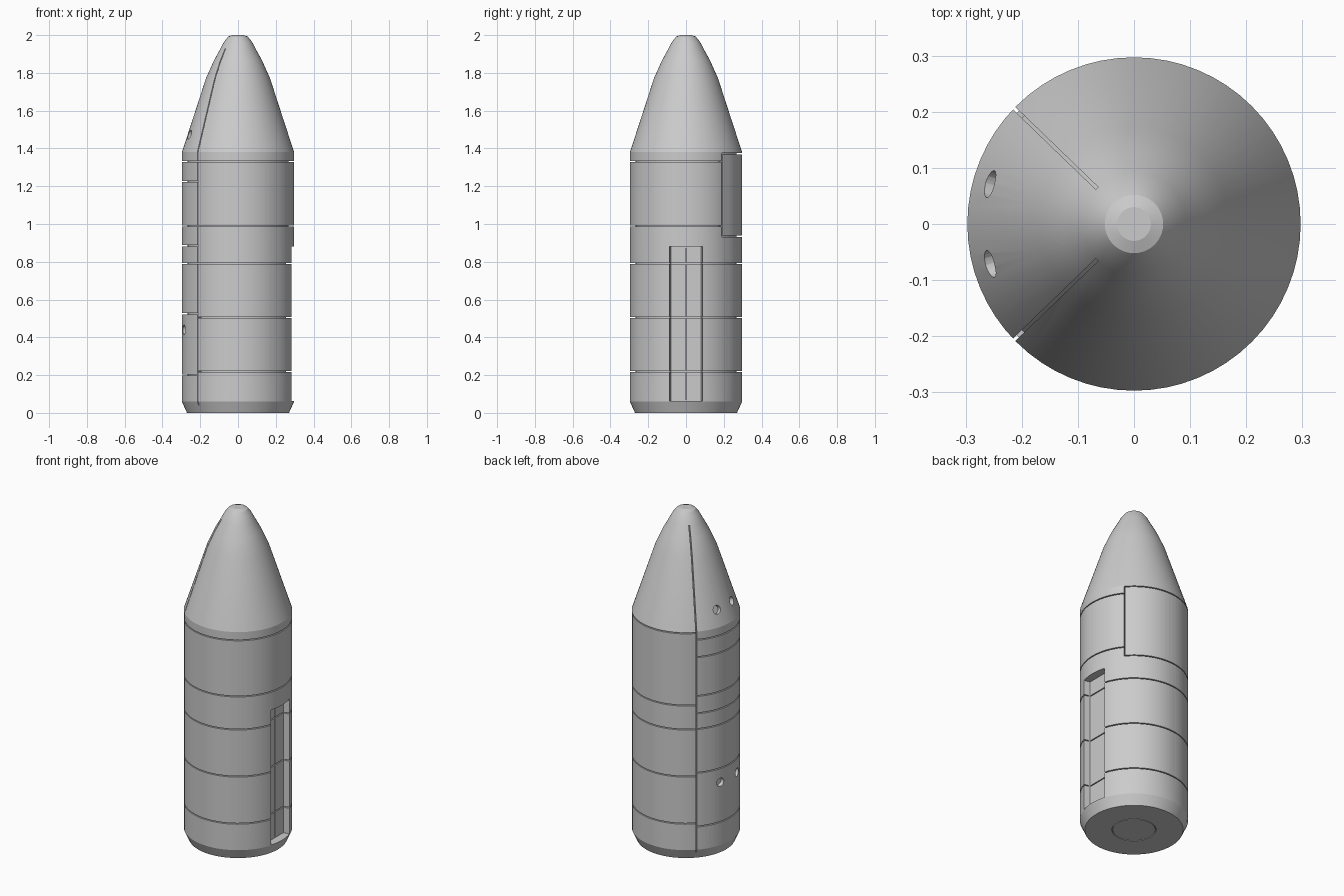
import bpy, bmesh
from math import cos, sin, pi, radians
from mathutils import Matrix, Vector

cube = bpy.data.objects.get("Cube")
if cube:
    bpy.data.objects.remove(cube, do_unlink=True)

R = 0.297
SEGMENTS = 64
GAP = 0.006

grey = bpy.data.materials.new("hull_grey")
grey.use_nodes = True
grey.diffuse_color = (0.6, 0.6, 0.6, 1)
grey.node_tree.nodes["Principled BSDF"].inputs["Base Color"].default_value = (0.6, 0.6, 0.6, 1)


def finish(name, bm):
    bmesh.ops.recalc_face_normals(bm, faces=bm.faces)
    mesh = bpy.data.meshes.new(name)
    bm.to_mesh(mesh)
    bm.free()
    mesh.materials.append(grey)
    obj = bpy.data.objects.new(name, mesh)
    bpy.context.collection.objects.link(obj)
    return obj


def loft(name, loops, closed=False):
    """Skin a row of equal vertex loops, capping the ends unless closed."""
    bm = bmesh.new()
    rings = [[bm.verts.new(p) for p in loop] for loop in loops]
    pairs = list(zip(rings, rings[1:]))
    if closed:
        pairs.append((rings[-1], rings[0]))
    else:
        bm.faces.new(rings[0])
        bm.faces.new(rings[-1])
    for a, b in pairs:
        for i in range(len(a)):
            j = (i + 1) % len(a)
            bm.faces.new((a[i], a[j], b[j], b[i]))
    return finish(name, bm)


def at(r, angle, z):
    return (r * cos(angle), r * sin(angle), z)


def arc_cutter(name, z, start, end, inner=R - 0.03, outer=R + 0.02, height=GAP):
    """Thin ring section between two angles in degrees."""
    full = end - start >= 360
    steps = max(2, int((end - start) / 5))
    count = steps if full else steps + 1
    section = [(inner, -1), (outer, -1), (outer, 1), (inner, 1)]
    loops = []
    for i in range(count):
        a = radians(start + (end - start) * i / steps)
        loops.append([at(r, a, z + s * height / 2) for r, s in section])
    return loft(name, loops, full)


def seam_cutter(name, path, degrees):
    """Thin upright blade that follows the hull profile."""
    a = radians(degrees)
    side = Vector((-sin(a), cos(a), 0)) * GAP / 2
    loops = []
    for r, z in path:
        inner, outer = Vector(at(r - 0.022, a, z)), Vector(at(r + 0.02, a, z))
        loops.append([inner - side, outer - side, outer + side, inner + side])
    return loft(name, loops)


def box_cutter(name, low, high):
    corners = [(low[0], low[1]), (high[0], low[1]), (high[0], high[1]), (low[0], high[1])]
    return loft(name, [[(x, y, z) for x, y in corners] for z in (low[2], high[2])])


def hole_cutter(name, radius, degrees, z, tilt):
    bm = bmesh.new()
    a = radians(degrees)
    normal = Vector((cos(a) * cos(tilt), sin(a) * cos(tilt), sin(tilt)))
    place = Matrix.Translation(at(radius, a, z)) @ normal.to_track_quat("Z", "Y").to_matrix().to_4x4()
    bmesh.ops.create_cone(bm, cap_ends=True, segments=24, radius1=0.025,
                          radius2=0.025, depth=0.05, matrix=place)
    return finish(name, bm)


# Hull turned from a profile
nose = [(R, 1.38), (0.17, 1.77), (0.128, 1.865), (0.092, 1.93), (0.074, 1.965), (0.052, 1.992)]
profile = [(0.27, 0), (R, 0.06)] + nose + [(0.03, 2.0)]
hull = loft("hull", [[at(r, 2 * pi * i / SEGMENTS, z) for i in range(SEGMENTS)]
                     for r, z in profile])

cutters = []

# Horizontal joints: common ones, front ones, rear panel and right-hand hatch
SEAM = 136
HATCH = 40
for z in (0.22, 0.505, 0.79):
    cutters.append(arc_cutter("joint_cutter", z, -SEAM, SEAM))
for z in (0.99, 1.33):
    cutters.append(arc_cutter("front_joint_cutter", z, -SEAM, HATCH))
for z in (0.935, 1.372):
    cutters.append(arc_cutter("back_joint_cutter", z, HATCH, SEAM))
for z in (0.2, 0.525, 0.79, 0.885, 0.99, 1.225, 1.33):
    cutters.append(arc_cutter("side_joint_cutter", z, SEAM, 360 - SEAM))

# Long upright seams running up the nose, and the short seam of the back panel
for angle in (SEAM, -SEAM):
    cutters.append(seam_cutter("long_seam_cutter", [(R, 0.04)] + nose[:4], angle))
cutters.append(seam_cutter("short_seam_cutter", [(R, 0.934), (R, 1.373)], HATCH))

# Bay with slightly sloping walls, and the thin joints on its floor
FLOOR = 0.247
bay = []
for z in (0.063, 0.88):
    bay.append([(FLOOR, -0.08, z), (0.2846, -0.088, z), (0.33, -0.088, z),
                (0.33, 0.088, z), (0.2846, 0.088, z), (FLOOR, 0.08, z)])
cutters.append(loft("bay_cutter", bay))
for z in (0.22, 0.505, 0.79):
    cutters.append(box_cutter("bay_joint_cutter", (FLOOR - 0.015, -0.079, z - 0.003),
                              (FLOOR + 0.01, 0.079, z + 0.003)))
cutters.append(box_cutter("bay_centre_cutter", (FLOOR - 0.012, -0.002, 0.07),
                          (FLOOR + 0.012, 0.002, 0.87)))

# Paired round ports on the body and on the nose
for angle in (164.5, 195.5):
    cutters.append(hole_cutter("body_port_cutter", R, angle, 0.44, 0))
    cutters.append(hole_cutter("nose_port_cutter", 0.267, angle, 1.473, radians(18)))

# Ring joint in the base
cutters.append(arc_cutter("base_ring_cutter", 0, 0, 360, 0.117, 0.121, 0.02))

for cutter in cutters:
    cutter.hide_render = True
    mod = hull.modifiers.new(cutter.name, "BOOLEAN")
    mod.operation = "DIFFERENCE"
    mod.solver = "EXACT"
    mod.object = cutter

# Keep the cut result, drop the cutters and shade
bpy.context.view_layer.update()
result = bpy.data.meshes.new_from_object(hull.evaluated_get(bpy.context.evaluated_depsgraph_get()))
hull.modifiers.clear()
hull.data = result
result.materials.clear()
result.materials.append(grey)
result.polygons.foreach_set("material_index", [0] * len(result.polygons))
for cutter in cutters:
    bpy.data.objects.remove(cutter, do_unlink=True)
bpy.ops.object.select_all(action="DESELECT")
hull.select_set(True)
bpy.context.view_layer.objects.active = hull
bpy.ops.object.shade_smooth_by_angle(angle=radians(15))
